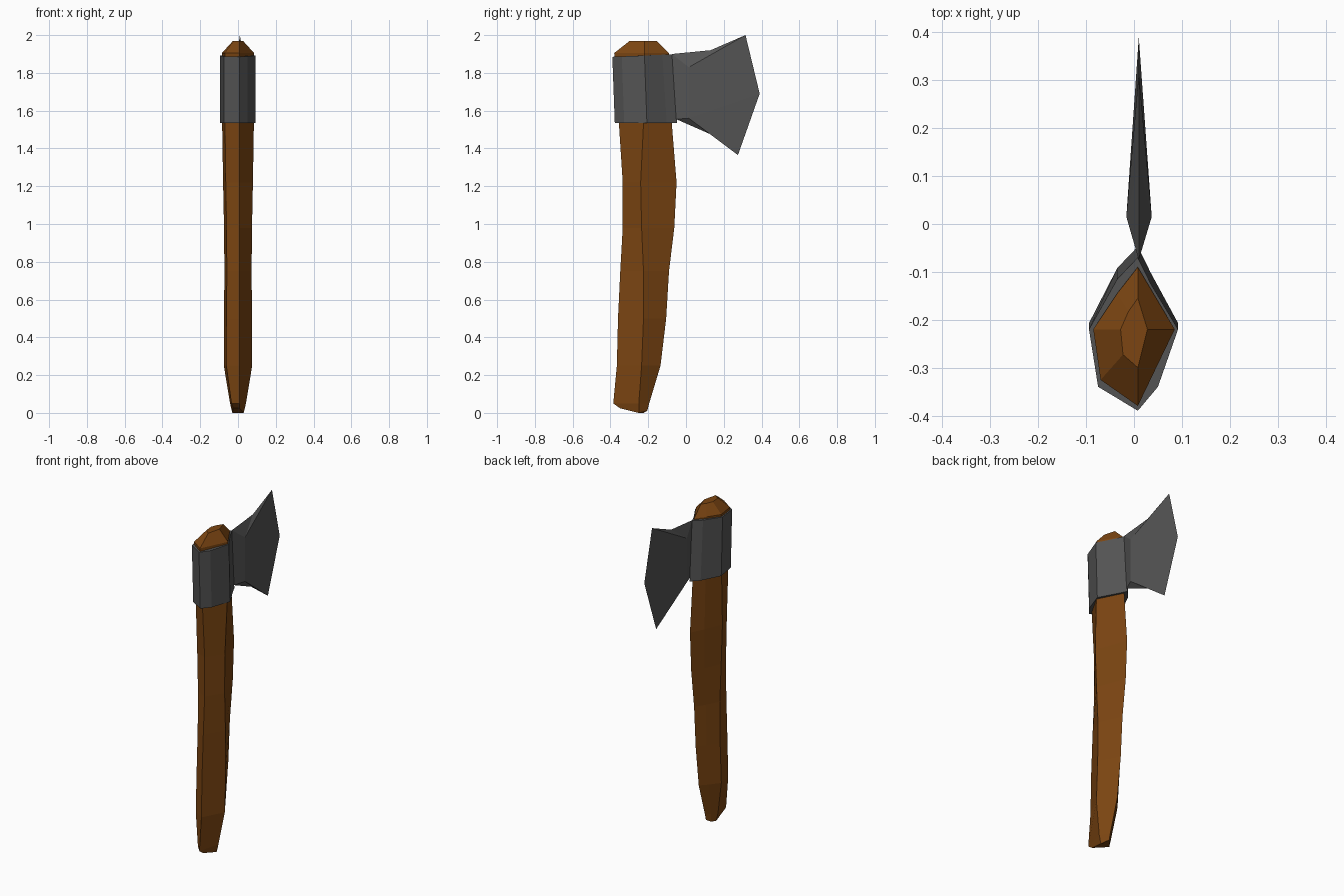
import bpy, bmesh

if "Cube" in bpy.data.objects:
    bpy.data.objects.remove(bpy.data.objects["Cube"])


def material(name, color):
    m = bpy.data.materials.new(name)
    m.diffuse_color = (*color, 1)
    m.use_nodes = True
    m.node_tree.nodes["Principled BSDF"].inputs["Base Color"].default_value = m.diffuse_color
    return m


def make_object(name, verts, faces, mat):
    bm = bmesh.new()
    vs = [bm.verts.new(v) for v in verts]
    for f in faces:
        bm.faces.new([vs[i] for i in f])
    bmesh.ops.recalc_face_normals(bm, faces=bm.faces)
    me = bpy.data.meshes.new(name)
    bm.to_mesh(me)
    bm.free()
    me.materials.append(mat)
    ob = bpy.data.objects.new(name, me)
    bpy.context.collection.objects.link(ob)
    return ob


def loft(name, rings, mat):
    n = len(rings[0])
    verts = [v for r in rings for v in r]
    faces = [(k * n + i, k * n + (i + 1) % n, (k + 1) * n + (i + 1) % n, (k + 1) * n + i)
             for k in range(len(rings) - 1) for i in range(n)]
    faces += [tuple(range(n)), tuple(range(len(verts) - n, len(verts)))]
    return make_object(name, verts, faces, mat)


wood = material("wood", (0.2, 0.06, 0.006))
steel = material("steel", (0.09, 0.09, 0.09))


# Handle: six-sided rings (height, front y, middle y, back y, half width)
def handle_ring(z, yf, ym, yb, w):
    return [(0.008, yf, z), (w, ym, z), (0.008, yb, z),
            (-0.42 * w, ym + 0.57 * (yb - ym), z), (-w, ym, z),
            (-0.82 * w, ym + 0.66 * (yf - ym), z)]


sections = [(0.01, -0.35, -0.25, -0.205, 0.03), (0.05, -0.385, -0.25, -0.195, 0.042),
            (0.25, -0.366, -0.235, -0.135, 0.075), (0.50, -0.36, -0.225, -0.105, 0.074),
            (0.75, -0.348, -0.225, -0.09, 0.072), (0.98, -0.335, -0.235, -0.062, 0.074),
            (1.22, -0.335, -0.24, -0.05, 0.079), (1.53, -0.355, -0.225, -0.075, 0.084),
            (1.905, -0.38, -0.22, -0.09, 0.085), (1.968, -0.30, -0.22, -0.155, 0.028)]
rings = [handle_ring(*s) for s in sections]
rings[0] = [(x, y, 0.025 if y < -0.3 else 0.0 if y < -0.22 else 0.012) for x, y, z in rings[0]]
loft("handle", rings, wood)

# Collar: socket wrapped round the handle, leaning slightly with height
collar = [(0.008, -0.39), (0.05, -0.34), (0.092, -0.22), (0.035, -0.115),
          (0.008, -0.06), (-0.035, -0.105), (-0.094, -0.22), (-0.075, -0.34)]
bottom = [(x, y + 0.013, 1.535) for x, y in collar]
top = [(x, y - 0.01 * (y > -0.2), 1.892 + 0.04 * (y + 0.22)) for x, y in collar]
loft("collar", [bottom, top], steel)

# Blade: centre-line outline plus a thick edge on each cheek
outline = [(-0.075, 1.90), (0.13, 1.92), (0.315, 2.0), (0.39, 1.69),
           (0.275, 1.365), (0.13, 1.475), (-0.052, 1.555)]
verts = [(0.01, y, z) for y, z in outline]
faces = []
for x in (-0.016, 0.037):
    t, b = len(verts), len(verts) + 1
    verts += [(x, 0.015, 1.83), (x, 0.015, 1.56)]
    faces += [(0, 1, t), (1, 2, t), (2, 3, t), (3, b, t),
              (3, 4, b), (4, 5, b), (5, 6, b), (6, 0, t, b)]
make_object("blade", verts, faces, steel)
